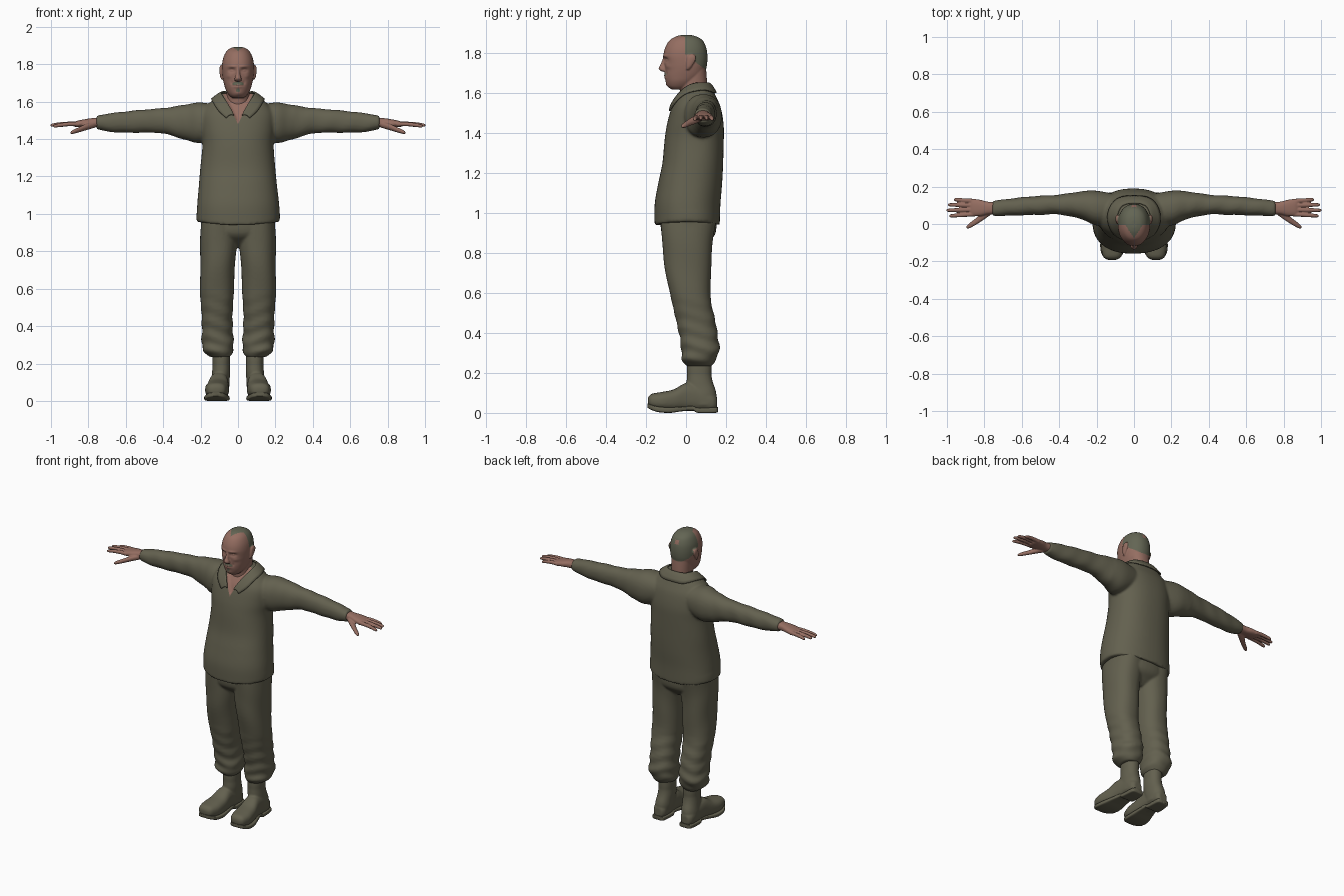
import bpy, bmesh, math


def material(name, rgb):
    m = bpy.data.materials.new(name)
    m.diffuse_color = (*rgb, 1)
    return m


olive = material("olive cloth", (0.125, 0.118, 0.078))
skin = material("skin", (0.30, 0.155, 0.12))
hair = material("grey green hair", (0.125, 0.13, 0.088))


def spline(pts, steps=5):
    """Catmull-Rom through tuples of any length."""
    out = []
    for i in range(len(pts) - 1):
        a, b, c, d = pts[max(i - 1, 0)], pts[i], pts[i + 1], pts[min(i + 2, len(pts) - 1)]
        for s in range(steps):
            t = s / steps
            out.append(tuple(0.5 * (2 * q + (r - p) * t + (2 * p - 5 * q + 4 * r - w) * t * t
                                    + (3 * q - p - 3 * r + w) * t ** 3)
                             for p, q, r, w in zip(a, b, c, d)))
    out.append(tuple(pts[-1]))
    return out


def loft(bm, axis, stations, p=2.2, n=40, mirror=False, fold=None):
    """Stations are (position on axis, centre a, radius a, centre b, radius b)."""
    k = "xyz".index(axis)
    ia, ib = [i for i in range(3) if i != k]
    for side in ((1, -1) if mirror else (1,)):
        rings = []
        for t, ca, ra, cb, rb in spline(stations):
            ring = []
            for i in range(n):
                ang = 2 * math.pi * i / n
                c, s = math.cos(ang), math.sin(ang)
                f = 1 + (fold(t, ang) if fold else 0)
                co = [0, 0, 0]
                co[k] = t
                co[ia] = ca + max(ra, .002) * f * math.copysign(abs(c) ** (2 / p), c)
                co[ib] = cb + max(rb, .002) * f * math.copysign(abs(s) ** (2 / p), s)
                co[0] *= side
                ring.append(bm.verts.new(co))
            rings.append(ring)
        for r0, r1 in zip(rings, rings[1:]):
            for i in range(n):
                j = (i + 1) % n
                bm.faces.new((r0[i], r0[j], r1[j], r1[i]))
        bm.faces.new(rings[0])
        bm.faces.new(rings[-1])


def profile(rows):
    """Turn (z, front y, back y, half width) into stations for a z loft."""
    return [(z, 0, w, (f + b) / 2, (b - f) / 2) for z, f, b, w in rows]


def finish(name, bm, mats, voxel=0, smooth=3):
    bmesh.ops.recalc_face_normals(bm, faces=bm.faces[:])
    me = bpy.data.meshes.new(name)
    bm.to_mesh(me)
    bm.free()
    ob = bpy.data.objects.new(name, me)
    bpy.context.collection.objects.link(ob)
    if voxel:  # fuse the overlapping lofts into one skin
        r = ob.modifiers.new("fuse", 'REMESH')
        r.mode = 'VOXEL'
        r.voxel_size = voxel
        s = ob.modifiers.new("smooth", 'SMOOTH')
        s.factor, s.iterations = 0.5, smooth
        dg = bpy.context.evaluated_depsgraph_get()
        new = bpy.data.meshes.new_from_object(ob.evaluated_get(dg))
        ob.modifiers.clear()
        ob.data = new
        new.name = name
    ob.data.materials.clear()
    for m in mats:
        ob.data.materials.append(m)
    ob.data.polygons.foreach_set("use_smooth", [True] * len(ob.data.polygons))
    ob.data.update()
    return ob


# shirt: torso and sleeves, with a skin coloured V at the neck
bm = bmesh.new()
loft(bm, 'z', profile([
    (.94, -.155, .168, .22), (.96, -.157, .17, .223), (1.05, -.157, .172, .219),
    (1.15, -.14, .18, .209), (1.25, -.118, .186, .2), (1.37, -.106, .19, .19),
    (1.45, -.094, .188, .196), (1.53, -.072, .173, .195), (1.58, -.045, .152, .165),
    (1.62, -.015, .132, .12), (1.645, .005, .115, .085)]), p=2.3, n=56,
    fold=lambda z, a: .006 * math.sin(3 * a + 14 * z))
for v in bm.verts:
    if v.co.z < 1.0:
        v.co.z += .018 * (v.co.x / .22) ** 2
loft(bm, 'x', [
    (.08, .075, .08, 1.5, .075), (.2, .085, .093, 1.488, .108), (.28, .1, .075, 1.49, .094),
    (.4, .104, .053, 1.498, .068), (.5, .1, .051, 1.496, .062), (.6, .095, .048, 1.491, .057),
    (.69, .088, .044, 1.488, .049), (.745, .084, .041, 1.489, .038), (.757, .084, .039, 1.489, .035)],
    mirror=True, fold=lambda x, a: .022 * math.sin(55 * x + 2 * a) if x > .3 else 0)
shirt = finish("shirt", bm, [olive, skin], .008, 4)
bm = bmesh.new()
bm.from_mesh(shirt.data)
for s in (1, -1):
    bmesh.ops.bisect_plane(bm, geom=bm.verts[:] + bm.edges[:] + bm.faces[:],
                           plane_co=(0, 0, 1.48), plane_no=(s, 0, -.5))
for f in bm.faces:
    c = f.calc_center_median()
    if c.y < .03 and abs(c.x) < (c.z - 1.48) * .5:
        f.material_index = 1
for v in bm.verts:
    d = (v.co.z - 1.48) * .5 - abs(v.co.x)
    if d > 0 and v.co.y < .03:
        v.co.y += min(.012, d)
bm.to_mesh(shirt.data)
bm.free()

# collar: folded strip around the neck with two points in front
inner = spline([(0, .115, 1.668), (.06, .1, 1.662), (.086, .05, 1.648), (.077, 0, 1.622),
                (.05, -.045, 1.58), (.022, -.075, 1.525)])
outer = spline([(0, .155, 1.605), (.075, .138, 1.602), (.125, .06, 1.6), (.122, -.01, 1.578),
                (.1, -.055, 1.545), (.064, -.09, 1.515)])
bm = bmesh.new()
for s in (1, -1):
    rows = []
    for a, b in zip(inner, outer):
        row = []
        for i in range(6):
            t = i / 5
            lift = .01 * math.sin(math.pi * t)
            x, y, z = [p + (q - p) * t for p, q in zip(a, b)]
            row.append(bm.verts.new((s * x, y, z + lift)))
        rows.append(row)
    for r0, r1 in zip(rows, rows[1:]):
        for i in range(5):
            bm.faces.new((r0[i], r0[i + 1], r1[i + 1], r1[i]))
bmesh.ops.remove_doubles(bm, verts=bm.verts[:], dist=.0005)
collar = finish("collar", bm, [olive])
w = collar.modifiers.new("rest on shirt", 'SHRINKWRAP')
w.target, w.wrap_mode, w.offset = shirt, 'OUTSIDE_SURFACE', .008
t = collar.modifiers.new("thickness", 'SOLIDIFY')
t.thickness, t.offset = .008, 0

# trousers: hips plus two legs gathered over the boots
bm = bmesh.new()
loft(bm, 'z', [(.82, 0, .07, .02, .05), (.85, 0, .13, .015, .09), (.9, 0, .19, .013, .135),
               (1.0, 0, .2, .013, .14)], n=48)


def gathers(z, a):
    low = max(0, min(1, (.62 - z) / .3))
    return .045 * low * math.sin(80 * z + 1.6 * math.sin(2 * a)) + .012 * math.sin(24 * z + 2 * a)


loft(bm, 'z', [
    (.96, .1, .098, .012, .138), (.85, .104, .098, .007, .127), (.72, .109, .093, .01, .115),
    (.57, .113, .089, .025, .1), (.47, .112, .084, .047, .097), (.37, .11, .082, .066, .096),
    (.31, .109, .084, .072, .096), (.27, .106, .08, .064, .086), (.245, .1, .062, .065, .07),
    (.235, .098, .05, .065, .062)], p=2.3, mirror=True, fold=gathers)
finish("trousers", bm, [olive], .007, 3)

# boots: shaft and foot fused
bm = bmesh.new()
loft(bm, 'z', [(.28, .09, .047, .067, .062), (.17, .09, .047, .067, .063),
               (.11, .094, .05, .078, .072), (.04, .099, .048, .085, .066)], mirror=True,
     fold=lambda z, a: .015 * math.sin(90 * z))
loft(bm, 'y', [
    (.155, .098, .026, .05, .03), (.13, .099, .043, .056, .045), (.06, .1, .048, .075, .065),
    (0, .103, .052, .08, .07), (-.06, .108, .06, .064, .054), (-.12, .113, .063, .059, .046),
    (-.17, .116, .05, .06, .036), (-.186, .117, .034, .06, .023), (-.191, .117, .015, .06, .012)],
    p=2.5, mirror=True)
finish("boots", bm, [olive], .006, 3)

# soles: flat pads with heel, arch and raised toe
bm = bmesh.new()
loft(bm, 'y', [
    (.16, .099, .025, .018, .012), (.145, .099, .042, .014, .014), (.06, .1, .048, .013, .013),
    (.035, .1, .045, .024, .012), (-.02, .105, .056, .02, .012), (-.08, .111, .067, .014, .014),
    (-.14, .115, .064, .018, .014), (-.178, .117, .045, .03, .013), (-.192, .117, .02, .036, .01)],
    p=5, mirror=True)
soles = finish("soles", bm, [olive])
bpy.context.view_layer.objects.active = soles
soles.select_set(True)
bpy.ops.object.shade_smooth_by_angle(angle=math.radians(40))

# hands: palm, four fingers and thumb
bm = bmesh.new()
loft(bm, 'x', [(.73, .085, .034, 1.489, .027), (.78, .085, .034, 1.488, .024),
               (.82, .086, .043, 1.485, .021), (.86, .088, .046, 1.481, .017),
               (.878, .088, .042, 1.479, .011)], p=2.4, mirror=True)
for y0, y1, x1, z1 in ((.053, .043, .988, 1.468), (.077, .073, 1.003, 1.473),
                       (.1, .103, .995, 1.473), (.122, .131, .962, 1.47)):
    def at(t, r):
        y = y0 + (y1 - y0) * t
        z = 1.48 + (z1 - 1.48) * t + .005 * math.sin(math.pi * t)
        return (.85 + (x1 - .85) * t, y, r, z, r)
    loft(bm, 'x', [at(0, .0125), at(.35, .0115), at(.7, .0105), at(.93, .009), at(1, .005)],
         n=16, mirror=True)
loft(bm, 'x', [(.765, .068, .018, 1.478, .017), (.81, .04, .022, 1.465, .017),
               (.85, .01, .017, 1.45, .014), (.88, -.009, .014, 1.439, .011),
               (.895, -.018, .007, 1.434, .006)], n=20, mirror=True)
finish("hands", bm, [skin], .0042, 2)

# head: skull, neck, nose and ears, then the face pressed in
bm = bmesh.new()
loft(bm, 'z', profile([
    (1.893, -.02, .02, .015), (1.886, -.048, .05, .041), (1.866, -.082, .083, .064),
    (1.83, -.104, .101, .08), (1.79, -.113, .107, .086), (1.75, -.109, .106, .085),
    (1.72, -.106, .1, .081), (1.69, -.107, .09, .074), (1.66, -.101, .06, .064),
    (1.635, -.091, .03, .048), (1.62, -.072, 0, .03)]), p=2.15, n=48)
loft(bm, 'z', profile([(1.5, -.02, .1, .06), (1.6, -.028, .105, .06), (1.66, -.032, .105, .062),
                       (1.73, -.02, .1, .066)]))
loft(bm, 'z', [(1.785, 0, .008, -.106, .008), (1.765, 0, .009, -.11, .01), (1.745, 0, .011, -.115, .013),
               (1.726, 0, .018, -.118, .019), (1.715, 0, .019, -.114, .016), (1.709, 0, .012, -.11, .01)],
     p=2, n=24)
loft(bm, 'z', [(1.718, .083, .006, .008, .006), (1.735, .087, .009, .015, .014),
               (1.765, .09, .009, .025, .022), (1.785, .089, .009, .028, .02),
               (1.797, .086, .006, .028, .01)], n=24, mirror=True)
head = finish("head", bm, [skin, hair], .0038, 3)
features = [  # |x|, z, spread x, spread z, push
    (.034, 1.768, .018, .011, .012), (.034, 1.766, .010, .005, -.006), (.03, 1.788, .022, .007, -.005),
    (0, 1.684, .02, .009, -.006), (0, 1.684, .024, .003, .006), (0, 1.645, .018, .012, -.004),
    (.032, 1.7, .008, .012, .004), (.05, 1.735, .015, .012, -.004)]
for v in head.data.vertices:
    if v.co.y < -.04 and v.co.z > 1.62:
        x, z = abs(v.co.x), v.co.z
        v.co.y += sum(d * math.exp(-((x - fx) / sx) ** 2 - ((z - fz) / sz) ** 2)
                      for fx, fz, sx, sz, d in features)
for f in head.data.polygons:
    x, y, z = abs(f.center.x), f.center.y, f.center.z
    crown = z > 1.795 and y > min(-.075 + 1.5 * x, -.005)
    nape = y > .045 and z > 1.775 - .7 * (y - .02)
    spot = x < .014 and y > .075 and 1.83 < z < 1.855
    moustache = y < -.08 and x < .028 and 1.693 - .2 * x < z < 1.707 - .2 * x
    chin_tuft = y < -.08 and x < .009 and 1.652 < z < 1.67
    if ((crown or nape) and x < .09 and not spot) or moustache or chin_tuft:
        f.material_index = 1
